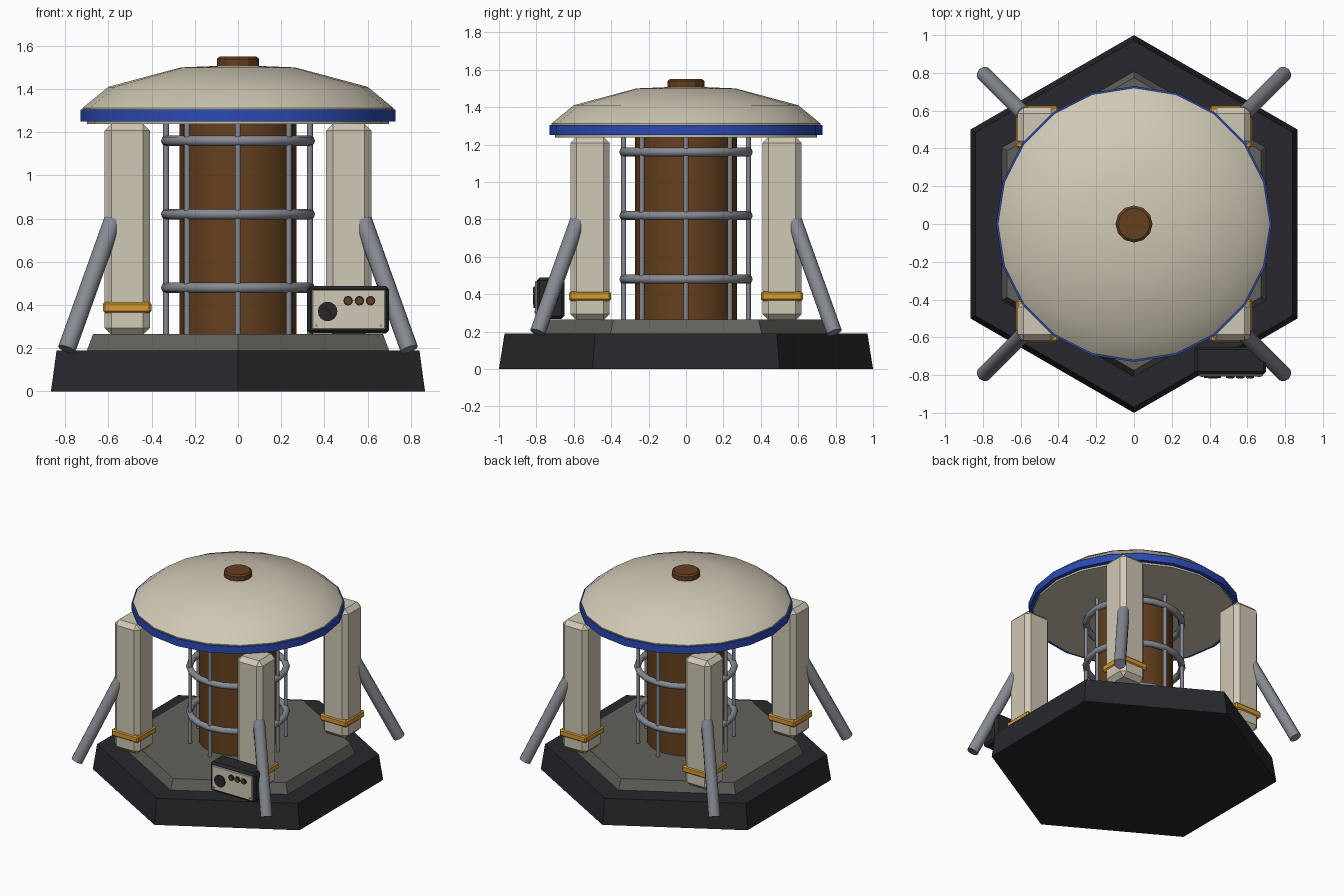
import bpy, bmesh, math
from math import sin, cos, pi, radians
from mathutils import Vector, Matrix

if "Cube" in bpy.data.objects:
    bpy.data.objects.remove(bpy.data.objects["Cube"])


def mat(name, r, g, b):
    m = bpy.data.materials.new(name)
    m.diffuse_color = (r, g, b, 1)
    m.use_nodes = True
    m.node_tree.nodes["Principled BSDF"].inputs["Base Color"].default_value = m.diffuse_color
    return m


CREAM = mat("cream", 0.63, 0.58, 0.46)
DARK = mat("dark", 0.021, 0.022, 0.026)
STONE = mat("stone", 0.125, 0.12, 0.105)
BROWN = mat("brown", 0.13, 0.052, 0.013)
STEEL = mat("steel", 0.24, 0.255, 0.29)
BLUE = mat("blue", 0.025, 0.07, 0.46)
AMBER = mat("amber", 0.68, 0.32, 0.03)
RED = mat("red", 0.6, 0.02, 0.02)


def finish(name, bm, material, smooth=None):
    bmesh.ops.recalc_face_normals(bm, faces=bm.faces)
    me = bpy.data.meshes.new(name)
    bm.to_mesh(me)
    bm.free()
    me.materials.append(material)
    ob = bpy.data.objects.new(name, me)
    bpy.context.collection.objects.link(ob)
    if smooth:
        bpy.ops.object.select_all(action='DESELECT')
        ob.select_set(True)
        bpy.context.view_layer.objects.active = ob
        bpy.ops.object.shade_smooth_by_angle(angle=radians(smooth))
    return ob


def lathe(name, profile, sides, material, smooth=None, start=0.0):
    """Closed solid of revolution from (radius, z) pairs, bottom to top."""
    bm = bmesh.new()
    rings = [[bm.verts.new((r * cos(start + 2 * pi * i / sides),
                            r * sin(start + 2 * pi * i / sides), z))
              for i in range(sides)] for r, z in profile]
    for a, b in zip(rings, rings[1:]):
        for i in range(sides):
            j = (i + 1) % sides
            bm.faces.new((a[i], a[j], b[j], b[i]))
    bm.faces.new(rings[0])
    bm.faces.new(rings[-1])
    return finish(name, bm, material, smooth)


def box(name, lo, hi, material, bevel=0.0):
    lo, hi = Vector(lo), Vector(hi)
    bm = bmesh.new()
    bmesh.ops.create_cube(bm, size=1, matrix=Matrix.Translation((lo + hi) / 2)
                          @ Matrix.Diagonal((*(hi - lo), 1)))
    if bevel:
        bmesh.ops.bevel(bm, geom=bm.edges[:], offset=bevel, segments=1, affect='EDGES')
    return finish(name, bm, material)


def rod(name, p, q, radius, material, sides=8):
    p, q = Vector(p), Vector(q)
    d = q - p
    bm = bmesh.new()
    bmesh.ops.create_cone(bm, cap_ends=True, segments=sides, radius1=radius, radius2=radius,
                          depth=d.length, matrix=Matrix.Translation((p + q) / 2)
                          @ d.to_track_quat('Z', 'Y').to_matrix().to_4x4())
    return finish(name, bm, material, 46)


# Hexagonal two-step base
lathe("base", [(1.0, 0), (0.97, 0.19)], 6, DARK, start=pi / 2)
lathe("base_step", [(0.81, 0.185), (0.775, 0.265)], 6, STONE, start=pi / 2)

# Central core
lathe("core", [(0.272, 0.26), (0.272, 1.245)], 16, BROWN, 30)

# Cage around the core
for k in range(8):
    a = k * pi / 4
    x, y = 0.333 * cos(a), 0.333 * sin(a)
    rod(f"cage_bar_{k}", (x, y, 0.26), (x, y, 1.245), 0.0135, STEEL)
for k, z in enumerate((0.48, 0.82, 1.16)):
    bpy.ops.mesh.primitive_torus_add(location=(0, 0, z), major_segments=20, minor_segments=8,
                                     major_radius=0.333, minor_radius=0.024)
    ring = bpy.context.object
    ring.name = f"cage_ring_{k}"
    ring.data.materials.append(STEEL)
    bpy.ops.object.shade_smooth_by_angle(angle=radians(50))

# Domed roof, rim band and top cap
lathe("roof", [(0.70, 1.237), (0.70, 1.25), (0.72, 1.305), (0.72, 1.312), (0.60, 1.41),
               (0.265, 1.50), (0.02, 1.51)], 20, CREAM, 35)
lathe("roof_band", [(0.73, 1.25), (0.73, 1.305)], 20, BLUE, 30)
lathe("roof_cap", [(0.098, 1.495), (0.098, 1.54), (0.085, 1.55)], 12, BROWN)

# Corner posts with collars and slanted struts
for sx in (-1, 1):
    for sy in (-1, 1):
        tag = ("back" if sy > 0 else "front") + ("_right" if sx > 0 else "_left")
        c, h = 0.513, 0.105
        x, y = sx * c, sy * c
        box(f"post_{tag}", (x - h, y - h, 0.262), (x + h, y + h, 1.24), CREAM, 0.032)
        g = 0.112
        box(f"collar_{tag}", (x - g, y - g, 0.363), (x + g, y + g, 0.415), AMBER, 0.01)
        rod(f"strut_{tag}", (sx * 0.58, sy * 0.58, 0.79), (sx * 0.793, sy * 0.793, 0.195),
            0.042, STEEL, 10)

# Control panel on the front
box("panel_case", (0.32, -0.797, 0.268), (0.70, -0.65, 0.488), DARK, 0.015)
box("panel_plate", (0.343, -0.807, 0.287), (0.682, -0.78, 0.47), CREAM, 0.004)
rod("gauge", (0.415, -0.79, 0.37), (0.415, -0.815, 0.37), 0.045, DARK, 16)
rod("gauge_needle", (0.44, -0.815, 0.345), (0.395, -0.815, 0.40), 0.003, RED, 4)
for k, x in enumerate((0.51, 0.562, 0.614)):
    rod(f"knob_rim_{k}", (x, -0.79, 0.42), (x, -0.815, 0.42), 0.022, DARK, 12)
    rod(f"knob_{k}", (x, -0.79, 0.42), (x, -0.819, 0.42), 0.015, BROWN, 12)
for k, x in enumerate((0.362, 0.662)):
    rod(f"panel_screw_{k}", (x, -0.79, 0.305), (x, -0.811, 0.305), 0.007, STEEL, 8)
